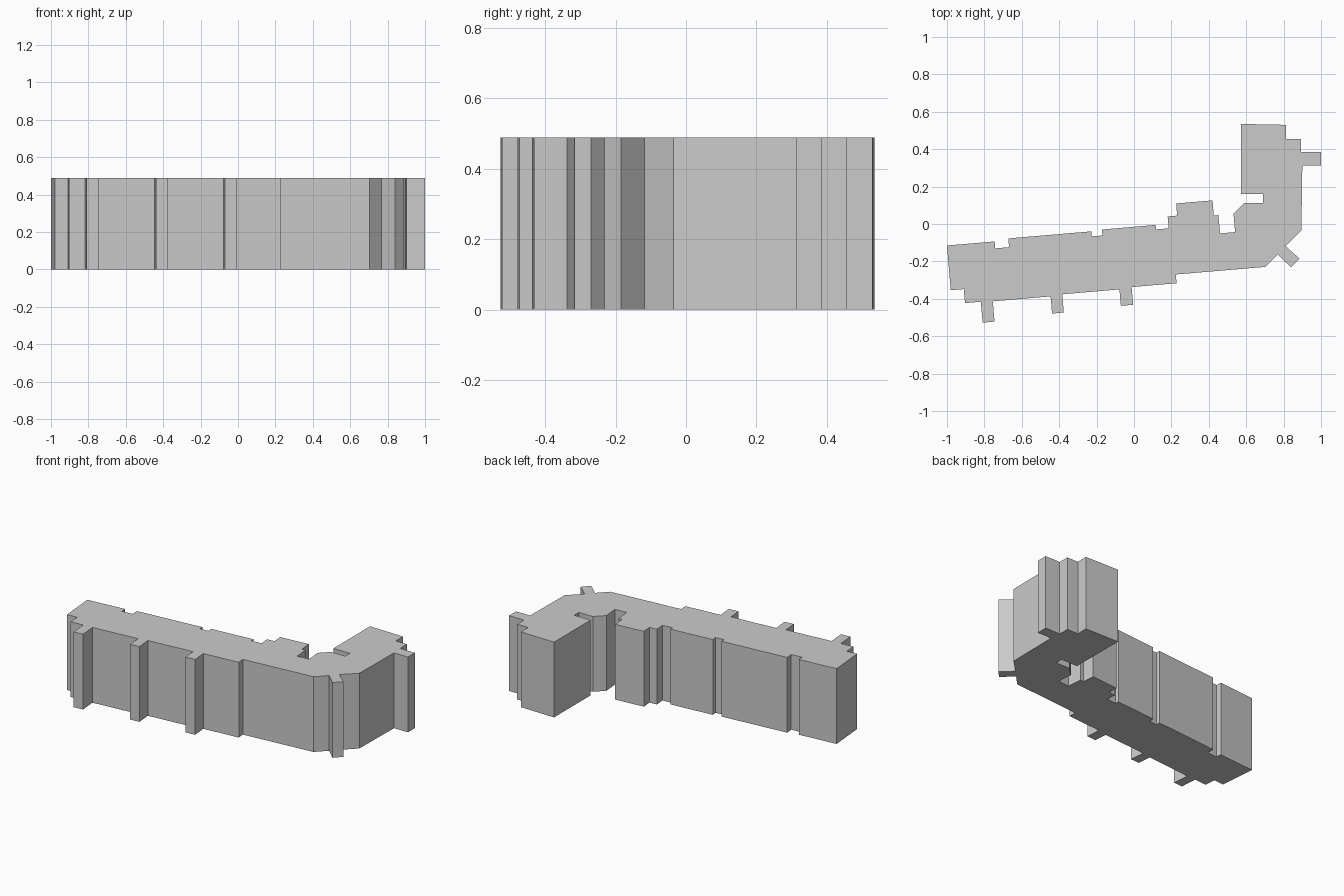
import bpy
import bmesh
import math
from mathutils import Matrix, Vector

default_cube = bpy.data.objects.get("Cube")
if default_cube:
    bpy.data.objects.remove(default_cube, do_unlink=True)

HEIGHT = 0.488

# The long wing is drawn in its own frame: along its back wall, then across it
long_wing_frame = (Matrix.Translation((-1, -0.115, 0))
                   @ Matrix.Rotation(math.atan(0.085), 4, "Z"))


def stepped_wall(start, steps):
    """Plan points of a wall made of straight runs; each step is (run end, offset)."""
    points = []
    for end, offset in steps:
        for along in (start, end):
            points.append(long_wing_frame @ Vector((along, offset, 0)))
        start = end
    return points


def plan_points(pairs):
    return [Vector((x, y, 0)) for x, y in pairs]


# Back wall of the long wing: shallow recesses, stair bay and inner-corner recess
back_wall = stepped_wall(0, [
    (0.256, 0), (0.33, -0.037), (0.775, 0.01), (0.833, -0.017),
    (1.121, 0.015), (1.189, -0.009), (1.24, 0.055), (1.435, 0.12),
    (1.46, 0.039), (1.541, -0.059),
])

# Short wing: slanted inner corner, slot, end block, stepped corner and side pier
short_wing = plan_points([
    (0.532, 0.056), (0.59, 0.112), (0.69, 0.112), (0.69, 0.16), (0.572, 0.16),
    (0.572, 0.535), (0.813, 0.53), (0.813, 0.455), (0.893, 0.455),
    (0.893, 0.385), (1, 0.385), (1, 0.313), (0.9, 0.313), (0.895, -0.035),
])

# Diagonal pier on the chamfered outer corner
corner_pier = plan_points([
    (0.81, -0.118), (0.885, -0.185), (0.84, -0.232), (0.768, -0.163),
])

# Front wall of the long wing: three projecting piers and the stepped end
front_wall = stepped_wall(1.687, [
    (1.206, -0.258), (0.965, -0.305), (0.899, -0.4), (0.592, -0.312),
    (0.529, -0.41), (0.219, -0.318), (0.155, -0.427), (0.07, -0.315),
    (0, -0.24),
])

# Raise the whole plan into one closed block
bm = bmesh.new()
outline = back_wall + short_wing + corner_pier + front_wall
floor = bm.faces.new([bm.verts.new(point) for point in outline])
raised = bmesh.ops.extrude_face_region(bm, geom=[floor], use_keep_orig=True)
roof_verts = [item for item in raised["geom"] if isinstance(item, bmesh.types.BMVert)]
bmesh.ops.translate(bm, verts=roof_verts, vec=(0, 0, HEIGHT))
bmesh.ops.recalc_face_normals(bm, faces=bm.faces)

mesh = bpy.data.meshes.new("building_block")
bm.to_mesh(mesh)
bm.free()
building = bpy.data.objects.new("building_block", mesh)
bpy.context.collection.objects.link(building)

# Plain grey finish
grey = bpy.data.materials.new("plain_grey")
grey.use_nodes = True
colour = (0.6, 0.6, 0.6, 1)
grey.diffuse_color = colour
grey.node_tree.nodes["Principled BSDF"].inputs["Base Color"].default_value = colour
mesh.materials.append(grey)
